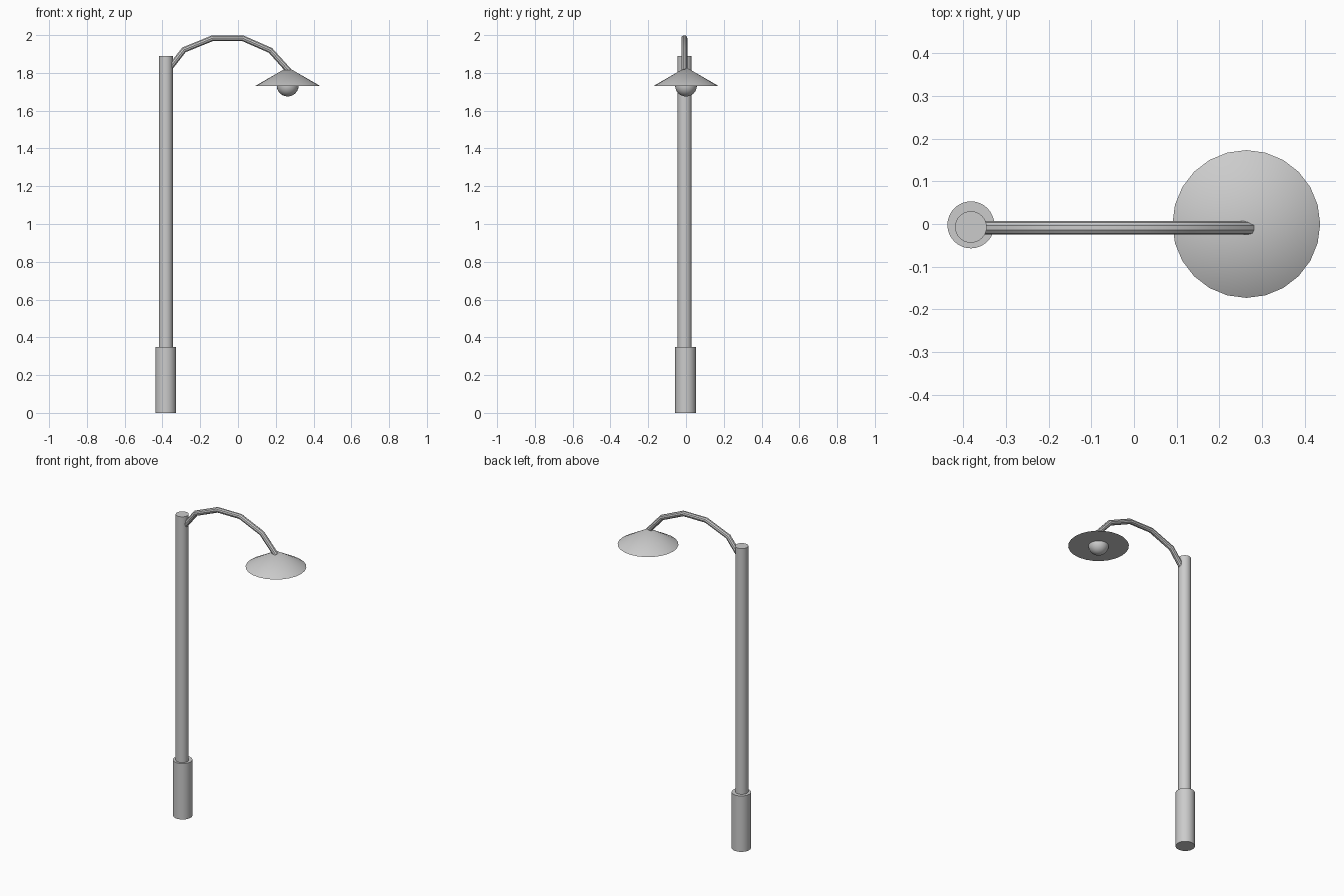
import bpy, math

if "Cube" in bpy.data.objects:
    bpy.data.objects.remove(bpy.data.objects["Cube"])


def finish(name):
    ob = bpy.context.object
    ob.name = name
    bpy.ops.object.shade_smooth_by_angle(angle=math.radians(35))
    return ob


def cylinder(name, x, y, r, z0, z1):
    bpy.ops.mesh.primitive_cylinder_add(vertices=32, radius=r, depth=z1 - z0,
                                        location=(x, y, (z0 + z1) / 2))
    return finish(name)


# Base sleeve and pole
cylinder("base_sleeve", -0.382, -0.002, 0.055, 0.0, 0.35)
cylinder("pole", -0.382, -0.007, 0.037, 0.33, 1.89)

# Segmented curved arm
path = [(-0.374, 1.81), (-0.286, 1.922), (-0.134, 1.984),
        (0.024, 1.984), (0.172, 1.919), (0.27, 1.81)]
curve = bpy.data.curves.new("arm", 'CURVE')
curve.dimensions = '3D'
curve.bevel_depth = 0.016
curve.bevel_resolution = 3
curve.use_fill_caps = True
spline = curve.splines.new('POLY')
spline.points.add(len(path) - 1)
for p, (x, z) in zip(spline.points, path):
    p.co = (x, -0.009, z, 1)
arm = bpy.data.objects.new("arm", curve)
bpy.context.collection.objects.link(arm)
bpy.ops.object.select_all(action='DESELECT')
arm.select_set(True)
bpy.context.view_layer.objects.active = arm
bpy.ops.object.convert(target='MESH')
finish("arm")

# Conical lamp shade, closed underneath
bpy.ops.mesh.primitive_cone_add(vertices=24, radius1=0.173, radius2=0, depth=0.1,
                                location=(0.263, 0, 1.78))
finish("lamp_shade")

# Bulb
bpy.ops.mesh.primitive_uv_sphere_add(segments=24, ring_count=12, radius=0.058,
                                     location=(0.263, 0, 1.733))
finish("bulb")
